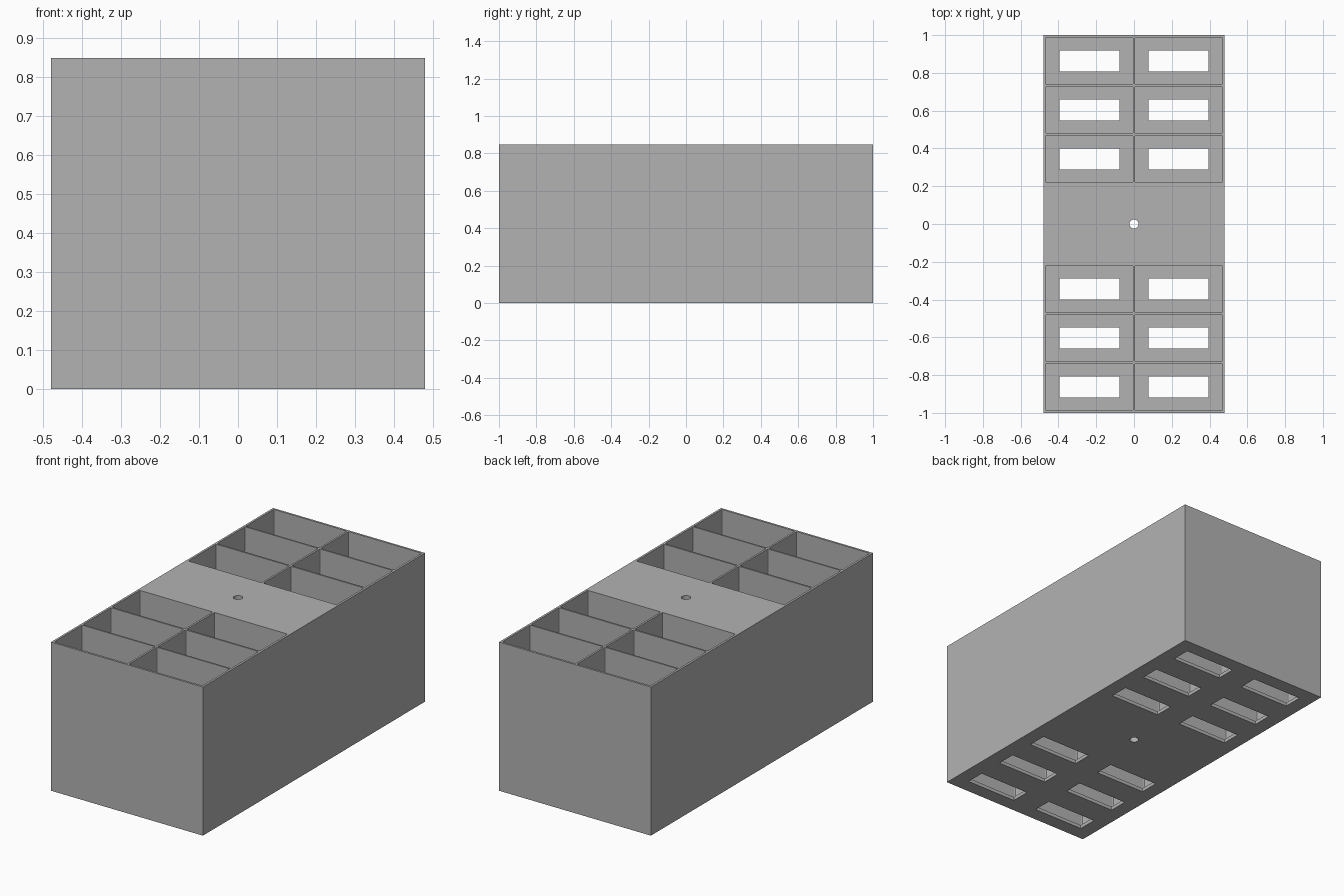
import bpy
import bmesh
from mathutils import Matrix, Vector

if "Cube" in bpy.data.objects:
    bpy.data.objects.remove(bpy.data.objects["Cube"], do_unlink=True)

WIDTH, LENGTH, HEIGHT = 0.958, 2.0, 0.847
FLOOR = 0.02
COLUMN_X = 0.236
ROW_Y = (0.344, 0.604, 0.863)
CELLS = [(sx * COLUMN_X, sy * y) for sx in (-1, 1) for sy in (-1, 1) for y in ROW_Y]

grey = bpy.data.materials.new("plain grey")
grey.use_nodes = True
grey.diffuse_color = (0.45, 0.45, 0.45, 1)
grey.node_tree.nodes["Principled BSDF"].inputs["Base Color"].default_value = grey.diffuse_color


def add_box(bm, x, y, z0, z1, sx, sy):
    place = Matrix.Translation((x, y, (z0 + z1) / 2))
    size = Matrix.Diagonal(Vector((sx, sy, z1 - z0, 1)))
    bmesh.ops.create_cube(bm, size=1, matrix=place @ size)


def finish(name, bm):
    mesh = bpy.data.meshes.new(name)
    bm.to_mesh(mesh)
    bm.free()
    mesh.materials.append(grey)
    obj = bpy.data.objects.new(name, mesh)
    bpy.context.collection.objects.link(obj)
    return obj


# Solid outer block
bm = bmesh.new()
add_box(bm, 0, 0, 0, HEIGHT, WIDTH, LENGTH)
body = finish("compartment_box", bm)

# Open-topped compartments with slightly rounded upright corners
bm = bmesh.new()
for x, y in CELLS:
    add_box(bm, x, y, FLOOR, HEIGHT + 0.1, 0.461, 0.25)
upright = [e for e in bm.edges if abs(e.verts[0].co.z - e.verts[1].co.z) > 0.1]
bmesh.ops.bevel(bm, geom=upright, offset=0.006, segments=2, profile=0.5, affect='EDGES')
pockets = finish("compartment_cutter", bm)

# Slots through each compartment floor
bm = bmesh.new()
for x, y in CELLS:
    add_box(bm, x, y, -0.1, 0.1, 0.318, 0.11)
slots = finish("floor_slot_cutter", bm)

# Round hole through the middle block
bm = bmesh.new()
bmesh.ops.create_cone(bm, cap_ends=True, segments=32, radius1=0.024, radius2=0.024,
                      depth=2, matrix=Matrix.Translation((0, 0, HEIGHT / 2)))
bore = finish("centre_hole_cutter", bm)

# Carve the block
for cutter in (pockets, slots, bore):
    cutter.hide_render = True
    mod = body.modifiers.new(cutter.name, 'BOOLEAN')
    mod.operation = 'DIFFERENCE'
    mod.solver = 'EXACT'
    mod.object = cutter

bpy.context.view_layer.update()
evaluated = body.evaluated_get(bpy.context.evaluated_depsgraph_get())
carved = bpy.data.meshes.new_from_object(evaluated)
body.modifiers.clear()
body.data = carved
for cutter in (pockets, slots, bore):
    bpy.data.objects.remove(cutter, do_unlink=True)
